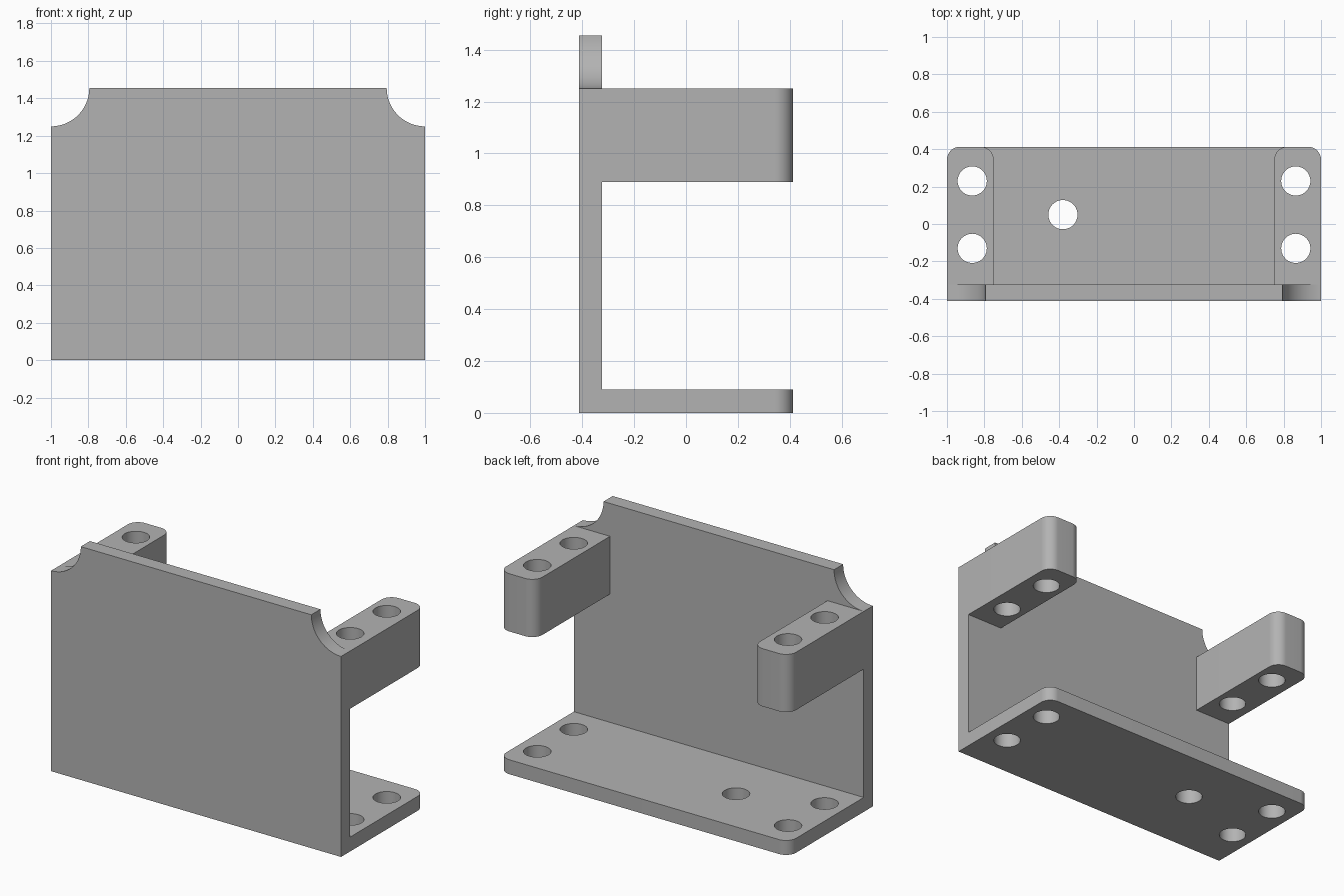
import bpy
import bmesh
from math import cos, sin, pi

cube = bpy.data.objects.get("Cube")
if cube:
    bpy.data.objects.remove(cube, do_unlink=True)

# Main dimensions
HALF_X, HALF_Y, HEIGHT = 1.0, 0.413, 1.455
PLATE = 0.09
WALL_BACK = -HALF_Y + PLATE
LUG_BOTTOM, LUG_TOP, LUG_INNER = 0.89, 1.25, 0.75
NOTCH = HEIGHT - LUG_TOP
CORNER = 0.07
HOLE = 0.078

grey = bpy.data.materials.new("plain grey")
grey.use_nodes = True
colour = (0.45, 0.45, 0.45, 1)
grey.diffuse_color = colour
grey.node_tree.nodes["Principled BSDF"].inputs["Base Color"].default_value = colour


def arc(cx, cy, r, start, end, steps=16):
    """Points along an arc, angles in quarter turns."""
    angles = [(start + (end - start) * i / steps) * pi / 2 for i in range(steps + 1)]
    return [(cx + r * cos(a), cy + r * sin(a)) for a in angles]


def prism(name, outline, low, high, axis="z"):
    """Extrude a 2D outline along z, or an x-z outline along y."""
    bm = bmesh.new()

    def place(p, d):
        return (p[0], p[1], d) if axis == "z" else (p[0], d, p[1])

    face = bm.faces.new([bm.verts.new(place(p, low)) for p in outline])
    grown = bmesh.ops.extrude_face_region(bm, geom=[face])["geom"]
    shift = (0, 0, high - low) if axis == "z" else (0, high - low, 0)
    bmesh.ops.translate(bm, vec=shift,
                        verts=[v for v in grown if isinstance(v, bmesh.types.BMVert)])
    bmesh.ops.recalc_face_normals(bm, faces=bm.faces)
    mesh = bpy.data.meshes.new(name)
    bm.to_mesh(mesh)
    bm.free()
    mesh.materials.append(grey)
    obj = bpy.data.objects.new(name, mesh)
    bpy.context.collection.objects.link(obj)
    return obj


def combine(target, tool, operation):
    """Apply a boolean and discard the tool."""
    bpy.context.view_layer.objects.active = target
    mod = target.modifiers.new(operation, "BOOLEAN")
    mod.operation, mod.solver, mod.object = operation, "EXACT", tool
    bpy.ops.object.modifier_apply(modifier=mod.name)
    bpy.data.objects.remove(tool, do_unlink=True)


def rounded_tab(x0, x1):
    """Plan outline with both rear corners rounded, rooted inside the wall."""
    root = WALL_BACK - PLATE / 2
    rear = HALF_Y - CORNER
    return ([(x0, root), (x1, root)]
            + arc(x1 - CORNER, rear, CORNER, 0, 1)
            + arc(x0 + CORNER, rear, CORNER, 1, 2))


# Front wall with two concave top corners
wall_outline = ([(-HALF_X, 0), (HALF_X, 0)]
                + arc(HALF_X, HEIGHT, NOTCH, 3, 2, 24)
                + arc(-HALF_X, HEIGHT, NOTCH, 4, 3, 24))
bracket = prism("bracket", wall_outline, -HALF_Y, WALL_BACK, "y")

# Base plate and the two upper lugs
combine(bracket, prism("base_plate", rounded_tab(-HALF_X, HALF_X), 0, PLATE), "UNION")
for x0, x1 in ((-HALF_X, -LUG_INNER), (LUG_INNER, HALF_X)):
    combine(bracket, prism("upper_lug", rounded_tab(x0, x1), LUG_BOTTOM, LUG_TOP), "UNION")

# Vertical bolt holes through lugs and base, plus one hole in the base
holes = [(x, y) for x in (-0.865, 0.865) for y in (-0.13, 0.23)] + [(-0.38, 0.05)]
for x, y in holes:
    circle = arc(x, y, HOLE, 0, 4, 48)[:-1]
    combine(bracket, prism("hole_cutter", circle, -0.1, LUG_TOP + 0.1), "DIFFERENCE")

# Smooth the curved faces, keep the edges crisp
bpy.ops.object.select_all(action="DESELECT")
bracket.select_set(True)
bpy.context.view_layer.objects.active = bracket
bpy.ops.object.shade_smooth_by_angle(angle=pi / 6)
